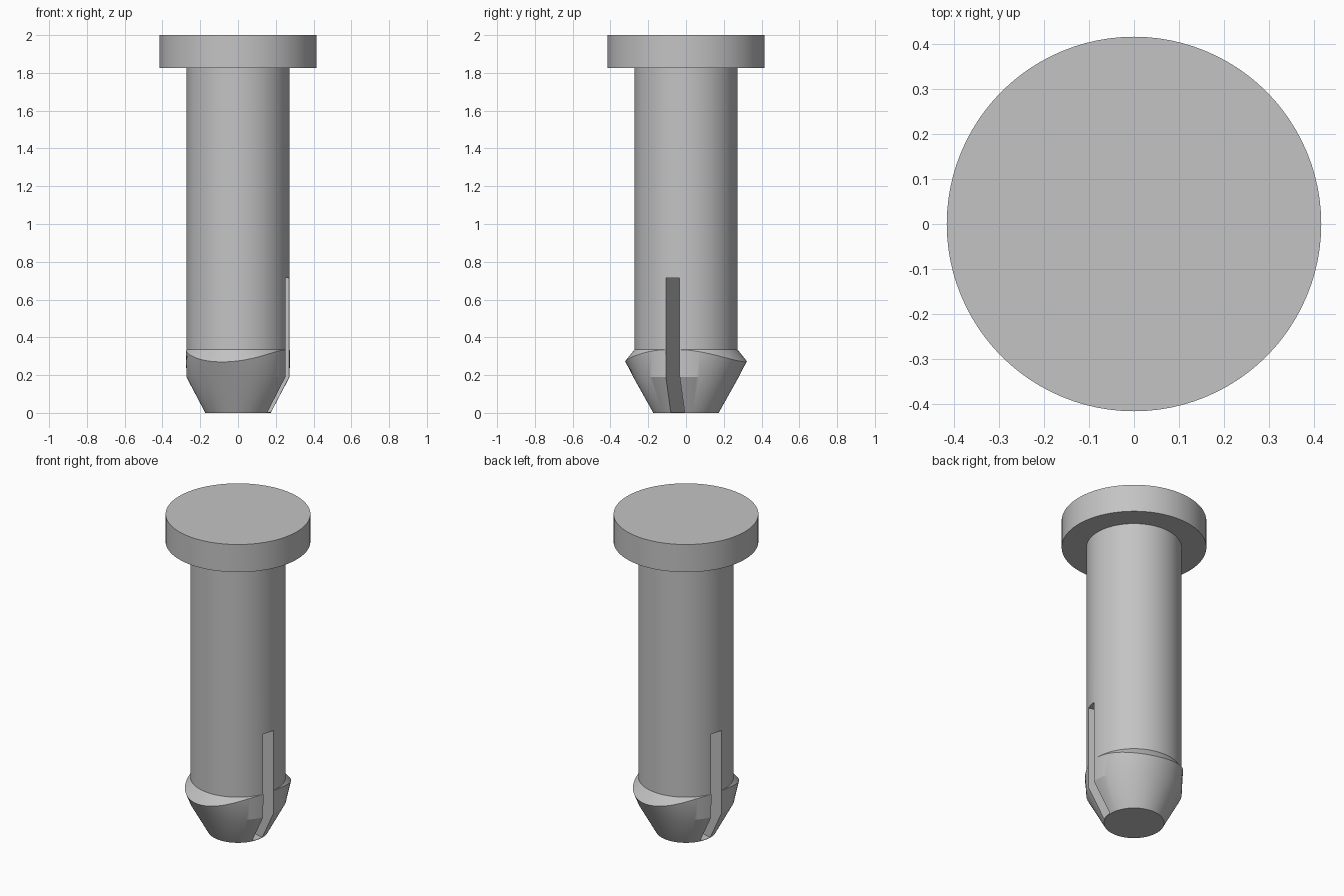
import bpy, bmesh, math

cube = bpy.data.objects.get("Cube")
if cube:
    bpy.data.objects.remove(cube, do_unlink=True)

SEGMENTS = 96
TURN = math.radians(-15)      # the slot runs slightly off the x axis
SHAFT_R = 0.273

grey = bpy.data.materials.new("plain_grey")
grey.use_nodes = True
grey.diffuse_color = (0.55, 0.55, 0.55, 1)
grey.node_tree.nodes["Principled BSDF"].inputs["Base Color"].default_value = grey.diffuse_color


def add_object(name, bm):
    bmesh.ops.remove_doubles(bm, verts=bm.verts, dist=1e-5)
    bmesh.ops.recalc_face_normals(bm, faces=bm.faces)
    mesh = bpy.data.meshes.new(name)
    bm.to_mesh(mesh)
    bm.free()
    mesh.materials.append(grey)
    obj = bpy.data.objects.new(name, mesh)
    bpy.context.collection.objects.link(obj)
    obj.rotation_euler.z = TURN
    return obj


def stack_rings(name, rings):
    """Closed solid through rings; each ring maps a bulge factor to (radius, z)."""
    bm = bmesh.new()
    loops = []
    for ring in rings:
        loop = []
        for i in range(SEGMENTS):
            a = math.tau * i / SEGMENTS
            r, z = ring(abs(math.sin(a)) ** 2.5)
            loop.append(bm.verts.new((r * math.cos(a), r * math.sin(a), z)))
        loops.append(loop)
    for low, high in zip(loops, loops[1:]):
        for i in range(SEGMENTS):
            j = (i + 1) % SEGMENTS
            bm.faces.new((low[i], low[j], high[j], high[i]))
    bm.faces.new(loops[0][::-1])
    bm.faces.new(loops[-1])
    return add_object(name, bm)


def select_only(obj):
    bpy.ops.object.select_all(action='DESELECT')
    obj.select_set(True)
    bpy.context.view_layer.objects.active = obj


# Flat round head
head = stack_rings("head", [lambda k: (0.415, 1.825), lambda k: (0.415, 2.0)])

# Shank with a tapered tip and two snap barbs at right angles to the slot
shank = stack_rings("slotted_shank", [
    lambda k: (0.173, 0.0),
    lambda k: (SHAFT_R + 0.007 * k, 0.19),
    lambda k: (SHAFT_R + 0.052 * k, 0.335 - 0.065 * k),
    lambda k: (SHAFT_R, 0.335),
    lambda k: (SHAFT_R, 1.825),
])

# Slot right through the shank, leaving a thin skin at the tip
bm = bmesh.new()
bmesh.ops.create_cube(bm, size=1)
for v in bm.verts:
    v.co.x *= 1.0
    v.co.y *= 0.076
    v.co.z = 0.715 if v.co.z > 0 else 0.004
cutter = add_object("slot_cutter", bm)
cutter.hide_render = True

select_only(shank)
cut = shank.modifiers.new("slot", 'BOOLEAN')
cut.operation = 'DIFFERENCE'
cut.solver = 'EXACT'
cut.object = cutter
bpy.ops.object.modifier_apply(modifier=cut.name)
bpy.data.objects.remove(cutter, do_unlink=True)

# Smooth round walls, crisp rims
for obj in (head, shank):
    select_only(obj)
    bpy.ops.object.shade_smooth_by_angle(angle=math.radians(25))
